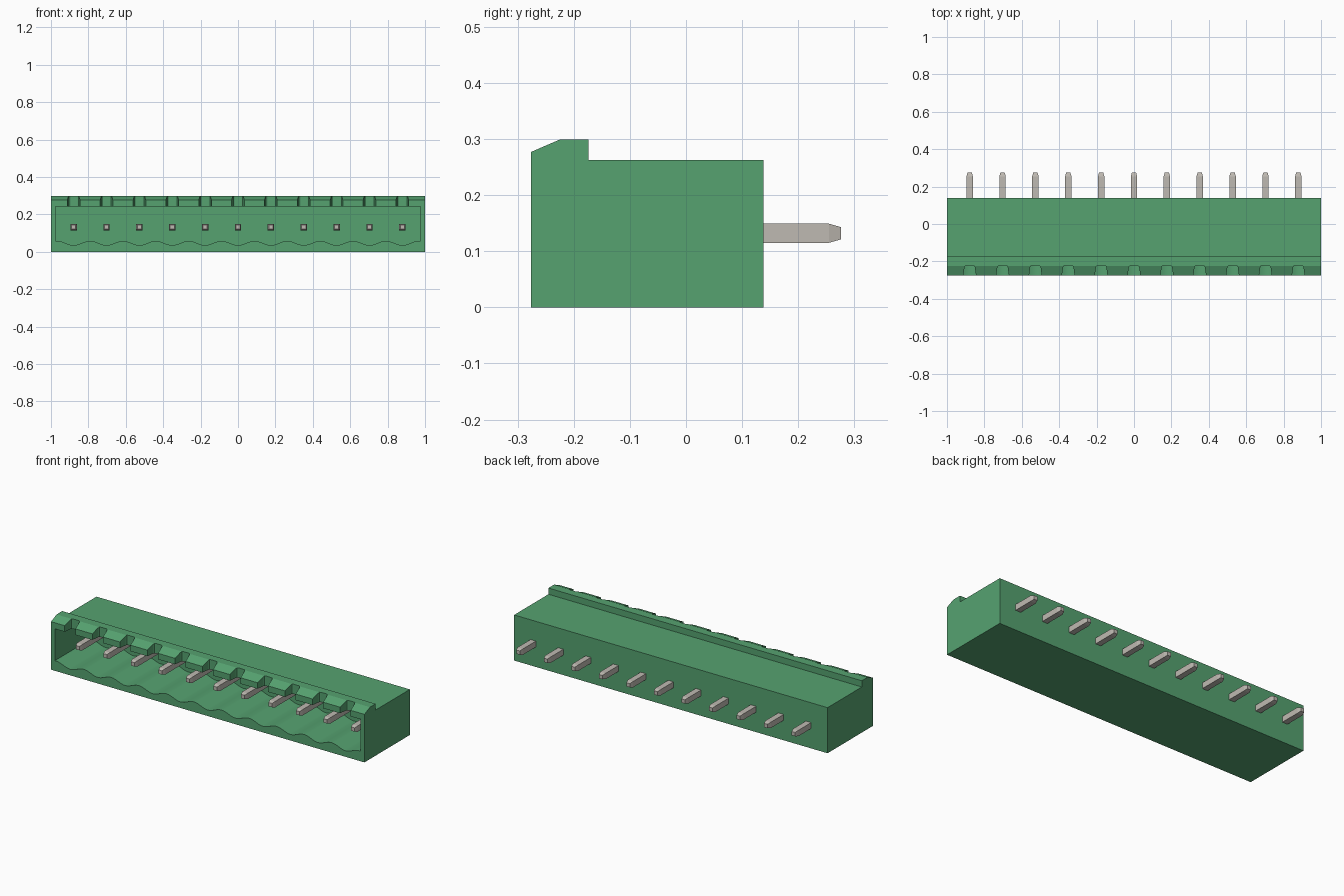
import bpy, bmesh, math

default = bpy.data.objects.get("Cube")
if default:
    bpy.data.objects.remove(default, do_unlink=True)

PIN_COUNT, PITCH = 11, 0.1757
PIN_X = [(i - (PIN_COUNT - 1) / 2) * PITCH for i in range(PIN_COUNT)]
PIN_Z = 0.132
FRONT, BACK = -0.276, 0.138


def make_material(name, rgb):
    mat = bpy.data.materials.new(name)
    mat.use_nodes = True
    colour = (*rgb, 1)
    mat.diffuse_color = colour
    mat.node_tree.nodes["Principled BSDF"].inputs["Base Color"].default_value = colour
    return mat


def add_prism(bm, profile, place, start, end):
    """Extrude a 2D profile between two positions on the remaining axis."""
    rings = [[bm.verts.new(place(a, b, t)) for a, b in profile] for t in (start, end)]
    bm.faces.new(rings[0])
    bm.faces.new(rings[1][::-1])
    n = len(profile)
    for i in range(n):
        j = (i + 1) % n
        bm.faces.new((rings[0][j], rings[0][i], rings[1][i], rings[1][j]))


def finish(bm, name, mat):
    bmesh.ops.recalc_face_normals(bm, faces=bm.faces)
    mesh = bpy.data.meshes.new(name)
    bm.to_mesh(mesh)
    bm.free()
    mesh.materials.append(mat)
    obj = bpy.data.objects.new(name, mesh)
    bpy.context.scene.collection.objects.link(obj)
    return obj


def cut(target, cutter):
    mod = target.modifiers.new("cut", "BOOLEAN")
    mod.operation, mod.solver, mod.object = "DIFFERENCE", "EXACT", cutter
    bpy.context.view_layer.objects.active = target
    bpy.ops.object.modifier_apply(modifier=mod.name)
    bpy.data.objects.remove(cutter, do_unlink=True)


green = make_material("green plastic", (0.092, 0.362, 0.163))
metal = make_material("tinned metal", (0.52, 0.49, 0.445))

# Housing: side profile with a raised, sloped lip, extruded across the width
bm = bmesh.new()
side = [(FRONT, 0), (BACK, 0), (BACK, 0.263), (-0.174, 0.263),
        (-0.174, 0.299), (-0.225, 0.299), (FRONT, 0.277)]
add_prism(bm, side, lambda y, z, x: (x, y, z), -1, 1)
housing = finish(bm, "housing", green)

# Cavity open at the front, with a rippled floor dipping below each pin
bm = bmesh.new()
ripple = PITCH * PIN_COUNT / 2
steps = PIN_COUNT * 16
floor = [(-ripple + 2 * ripple * i / steps,
          0.0465 - 0.0115 * math.cos(2 * math.pi * (-ripple + 2 * ripple * i / steps) / PITCH))
         for i in range(steps + 1)]
outline = [(-0.976, 0.058)] + floor + [(0.976, 0.058), (0.976, 0.242), (-0.976, 0.242)]
add_prism(bm, outline, lambda x, z, y: (x, y, z), FRONT - 0.1, 0.05)
cut(housing, finish(bm, "cavity_cutter", green))

# Tapered coding slots through the lip above each pin
bm = bmesh.new()
half = [(0.036, FRONT - 0.02), (0.034, FRONT), (0.028, -0.232), (0.025, -0.225), (0.018, -0.221)]
slot = half + [(-x, y) for x, y in reversed(half)]
for px in PIN_X:
    add_prism(bm, [(px + x, y) for x, y in slot], lambda x, y, z: (x, y, z), 0.2, 0.35)
cut(housing, finish(bm, "slot_cutter", green))

bpy.ops.object.select_all(action="DESELECT")
housing.select_set(True)
bpy.context.view_layer.objects.active = housing
bpy.ops.object.shade_smooth_by_angle(angle=math.radians(15))

# Square pins with tapered ends, running through the back wall
sections = [(-0.207, 0.011), (-0.188, 0.017), (0.255, 0.017), (0.276, 0.011)]
for i, px in enumerate(PIN_X):
    bm = bmesh.new()
    rings = [[bm.verts.new((px + sx * r, y, PIN_Z + sz * r))
              for sx, sz in ((-1, -1), (1, -1), (1, 1), (-1, 1))] for y, r in sections]
    for a, b in zip(rings, rings[1:]):
        for k in range(4):
            m = (k + 1) % 4
            bm.faces.new((a[k], a[m], b[m], b[k]))
    bm.faces.new(rings[0])
    bm.faces.new(rings[-1])
    finish(bm, f"pin_{i + 1}", metal)
